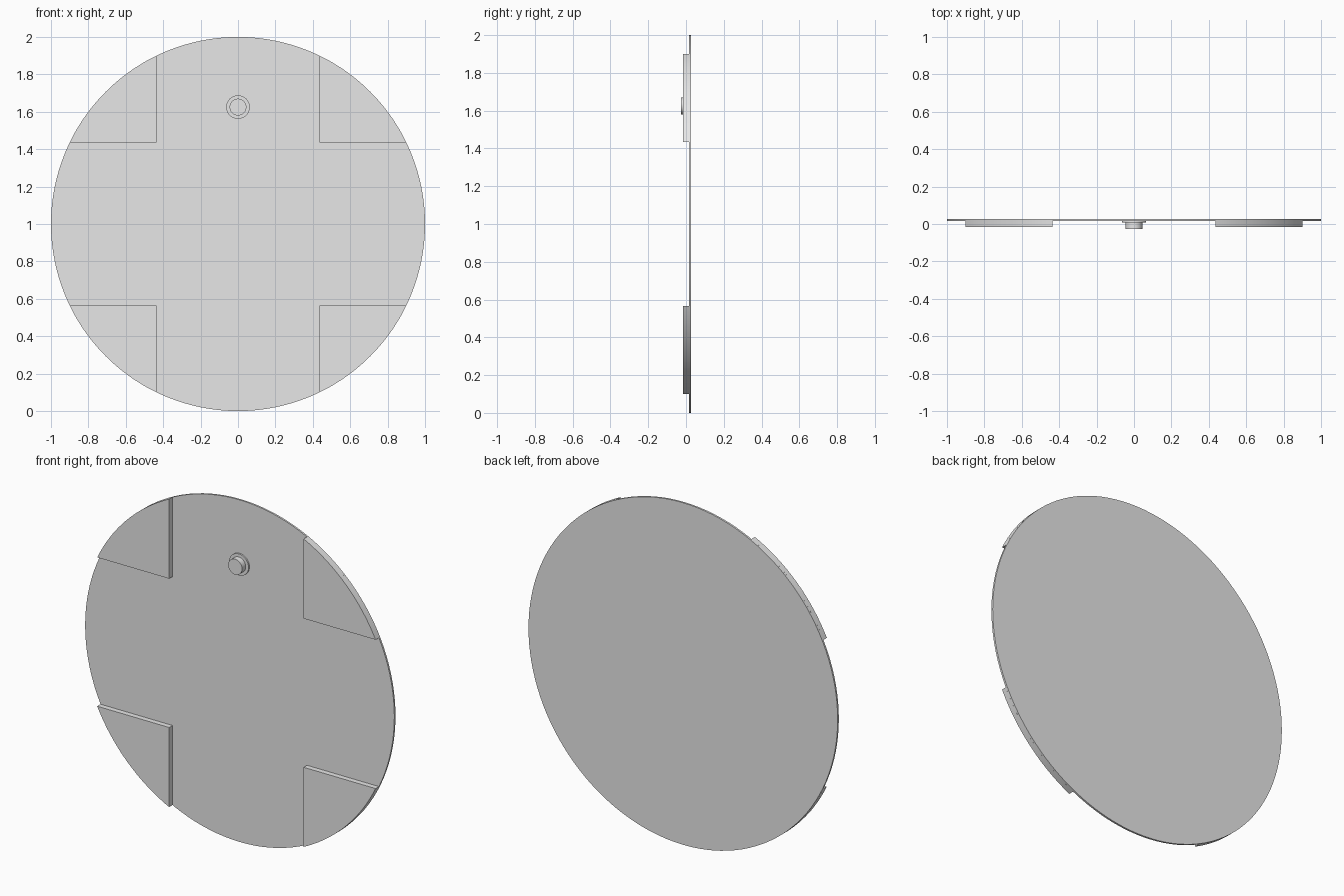
import bpy
import bmesh
import math

old = bpy.data.objects.get("Cube")
if old:
    bpy.data.objects.remove(old, do_unlink=True)

# Single plain grey finish
grey = bpy.data.materials.new("light_grey")
grey.use_nodes = True
grey.diffuse_color = (0.8, 0.8, 0.8, 1)
grey.node_tree.nodes["Principled BSDF"].inputs["Base Color"].default_value = (0.8, 0.8, 0.8, 1)

CENTRE_Z = 1.0
BACK, FACE, PAD_FRONT = 0.027, 0.016, -0.015
INNER = 0.435


def arc(radius, start, end, steps, x=0.0, z=CENTRE_Z):
    """Points on an arc in the upright XZ plane."""
    angles = [start + (end - start) * i / steps for i in range(steps + 1)]
    return [(x + radius * math.cos(a), z + radius * math.sin(a)) for a in angles]


def prism(name, outline, y_back, y_front):
    """Solid made by pulling an XZ outline forward."""
    bm = bmesh.new()
    face = bm.faces.new([bm.verts.new((x, y_back, z)) for x, z in outline])
    result = bmesh.ops.extrude_face_region(bm, geom=[face], use_keep_orig=True)
    for v in result["geom"]:
        if isinstance(v, bmesh.types.BMVert):
            v.co.y = y_front
    bmesh.ops.recalc_face_normals(bm, faces=bm.faces)
    mesh = bpy.data.meshes.new(name)
    bm.to_mesh(mesh)
    bm.free()
    mesh.materials.append(grey)
    obj = bpy.data.objects.new(name, mesh)
    bpy.context.collection.objects.link(obj)
    bpy.ops.object.select_all(action="DESELECT")
    obj.select_set(True)
    bpy.context.view_layer.objects.active = obj
    bpy.ops.object.shade_smooth_by_angle(angle=math.radians(30))
    return obj


def round_part(name, radius, y_back, y_front, steps, z):
    return prism(name, arc(radius, 0, math.tau, steps, z=z)[:-1], y_back, y_front)


# Thin backing disc
round_part("disc", 1.0, BACK, FACE, 128, CENTRE_Z)

# Four raised corner pads leaving a cross-shaped recess
low, high = math.asin(INNER), math.acos(INNER)
quarter = [(INNER, CENTRE_Z + INNER)] + arc(1.0, low, high, 24)
for side, sx in (("left", 1), ("right", -1)):
    for level, sz in (("upper", 1), ("lower", -1)):
        outline = [(sx * x, CENTRE_Z + sz * (z - CENTRE_Z)) for x, z in quarter]
        prism(f"{level}_{side}_pad", outline, FACE, PAD_FRONT)

# Small button on a flange
KNOB_Z = 1.625
round_part("knob_flange", 0.063, FACE, 0.007, 48, KNOB_Z)
round_part("knob", 0.045, 0.007, -0.027, 48, KNOB_Z)
